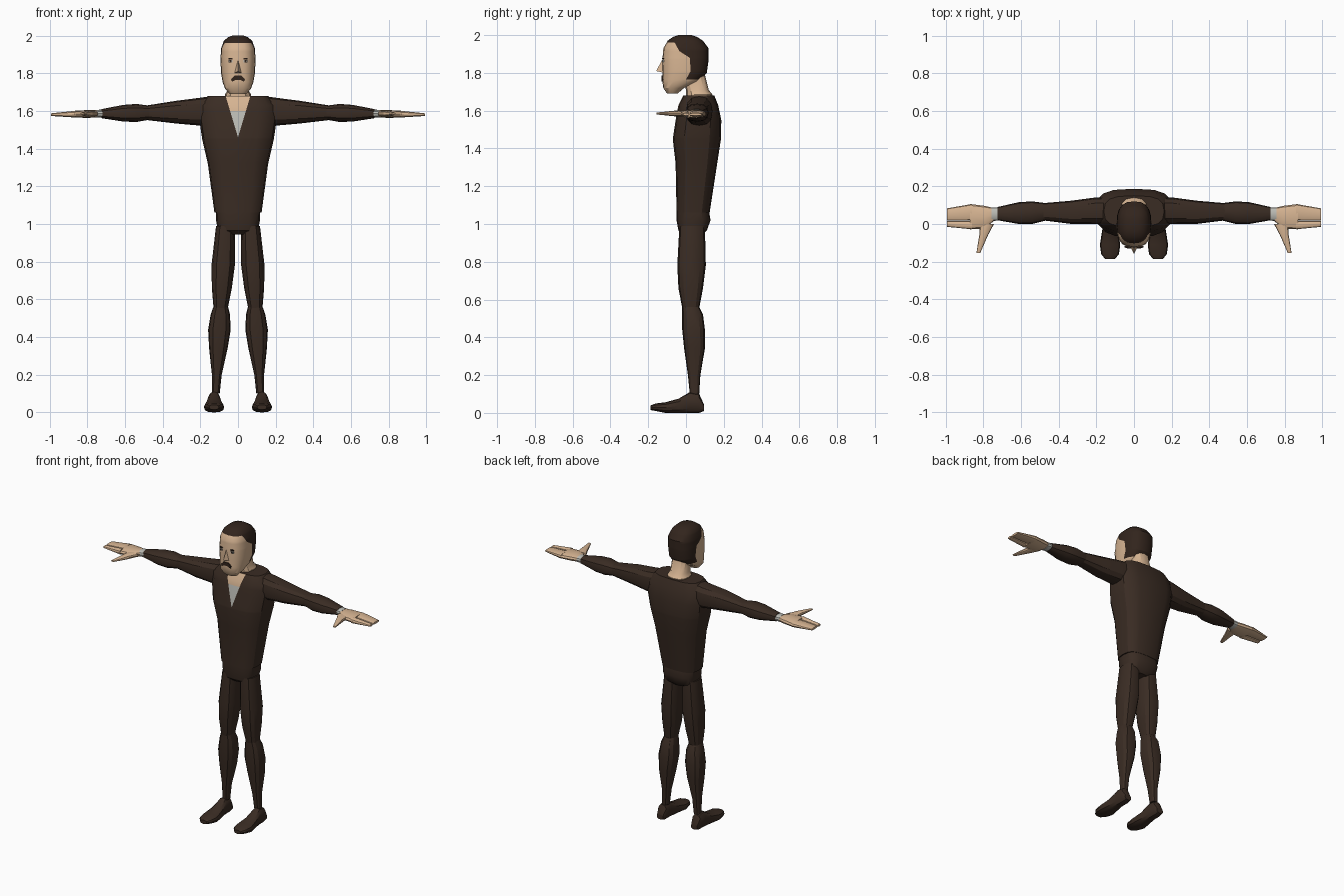
import bpy
import bmesh
from math import cos, sin, pi, copysign
from mathutils import Vector

default_cube = bpy.data.objects.get("Cube")
if default_cube:
    bpy.data.objects.remove(default_cube)

CM = 0.01
parts = []


def make_material(name, colour):
    material = bpy.data.materials.new(name)
    material.use_nodes = True
    material.diffuse_color = (*colour, 1)
    shader = material.node_tree.nodes["Principled BSDF"]
    shader.inputs["Base Color"].default_value = (*colour, 1)
    return material


SUIT = make_material("dark brown suit", (.042, .025, .017))
HAIR = make_material("dark hair", (.032, .018, .012))
SKIN = make_material("skin", (.68, .46, .29))
SHIRT = make_material("shirt grey", (.5, .5, .46))


def finish(name, bm, *materials):
    bmesh.ops.recalc_face_normals(bm, faces=bm.faces[:])
    mesh = bpy.data.meshes.new(name)
    bm.to_mesh(mesh)
    bm.free()
    for material in materials:
        mesh.materials.append(material)
    part = bpy.data.objects.new(name, mesh)
    bpy.context.collection.objects.link(part)
    parts.append(part)


def loft(axis, rows, middle=lambda p: 0, side=1, sides=12, power=2.5):
    """Rows are (position, low, high, half width) in hundredths of a unit."""
    place = {"x": lambda p, w, d: (p * side, d, w),
             "y": lambda p, w, d: (w * side, p, d),
             "z": lambda p, w, d: (w * side, d, p)}[axis]
    bm = bmesh.new()
    loops = []
    for position, low, high, half in rows:
        loop = []
        for i in range(sides):
            turn = 2 * pi * i / sides
            u, v = [copysign(abs(f) ** (2 / power), f) for f in (cos(turn), sin(turn))]
            width = middle(position) + u * half
            depth = (low + high) / 2 + v * (high - low) / 2
            loop.append(bm.verts.new(Vector(place(position, width, depth)) * CM))
        loops.append(loop)
    for lower, upper in zip(loops, loops[1:]):
        for i in range(sides):
            j = (i + 1) % sides
            bm.faces.new((lower[i], lower[j], upper[j], upper[i]))
    bm.faces.new(loops[0])
    bm.faces.new(loops[-1])
    return bm


def pair(name, material, axis, rows, middle):
    """Build a part on the left and mirror it to the right."""
    for side, label in ((1, "left"), (-1, "right")):
        finish(f"{label}_{name}", loft(axis, rows, middle, side), material)


def cut(bm, point, normal, keep=lambda centre: True):
    """Slice the faces whose centre passes the test, leaving the surface whole."""
    faces = [f for f in bm.faces if keep(f.calc_center_median())]
    edges = {e for f in faces for e in f.edges}
    verts = {v for f in faces for v in f.verts}
    bmesh.ops.bisect_plane(bm, geom=list(verts) + list(edges) + faces,
                           plane_co=point, plane_no=Vector(normal).normalized(),
                           dist=1e-5)


# Jacket with an open V neck
V_LOW, V_SLOPE, SHIRT_TOP = 1.46, .3, 1.6


def on_chest(centre):
    return centre.y < .03 and centre.z > V_LOW


jacket = loft("z", [(106, -5, 12.5, 12.5), (132, -5.5, 16.5, 16), (145, -7, 18.5, 19),
                    (155, -5.5, 18.7, 20.5), (163, -4, 17, 20), (168, -1.5, 15, 16)],
              sides=16, power=3)
cut(jacket, (0, 0, V_LOW), (0, 0, 1))
cut(jacket, (0, 0, SHIRT_TOP), (0, 0, 1), on_chest)
for side in (-1, 1):
    cut(jacket, (0, 0, V_LOW), (side, 0, -V_SLOPE), on_chest)
for face in jacket.faces:
    centre = face.calc_center_median()
    if on_chest(centre) and abs(centre.x) < (centre.z - V_LOW) * V_SLOPE:
        face.material_index = 1 if centre.z < SHIRT_TOP else 2
finish("jacket", jacket, SUIT, SHIRT, SKIN)

# Hips and neck
hips = loft("z", [(94.5, -2, 9, 5), (96.5, -4, 11, 10.5), (102, -5, 13, 11.7),
                  (108, -5, 12, 11.8)], sides=16, power=3)
finish("hips", hips, SUIT)
neck = loft("z", [(163, 0, 13, 6), (168.5, 0, 14, 7), (171, 0, 12, 5.6), (179, -2, 10, 5.6)])
finish("neck", neck, SKIN)

# Head, cut along the hairline
head = loft("z", [(169, -10, -4.5, 4.5), (172, -12, -1, 7), (175.5, -12.5, 7, 8.2),
                  (180, -12.5, 11, 9), (187, -12.5, 12, 9.3), (193, -12, 12, 9),
                  (197, -9.7, 9, 7.6), (199, -7, 6, 5.5), (200, -4, 3, 3)],
            sides=20, power=2.6)
hairline = [(0, 1.765), (.025, 1.81), (.02, 1.88), (-.035, 1.915), (-.06, 1.96)]
segments = list(zip(hairline, hairline[1:]))
for y, z in hairline:
    cut(head, (0, 0, z), (0, 0, 1))
for (y0, z0), (y1, z1) in segments:
    cut(head, (0, y0, z0), (0, z1 - z0, y0 - y1), lambda centre: z0 < centre.z < z1)
for face in head.faces:
    centre = face.calc_center_median()
    hairy = centre.z > hairline[-1][1]
    for (y0, z0), (y1, z1) in segments:
        if z0 < centre.z < z1:
            hairy = centre.y > y0 + (y1 - y0) * (centre.z - z0) / (z1 - z0)
    face.material_index = int(hairy)
finish("head", head, SKIN, HAIR)

# Nose
nose = bmesh.new()
for corner in ((-2.2, -11.5, 180), (2.2, -11.5, 180), (0, -15.8, 181), (0, -12, 188)):
    nose.verts.new(Vector(corner) * CM)
bmesh.ops.convex_hull(nose, input=nose.verts[:])
finish("nose", nose, SKIN)


def plate(name, material, outline, front):
    """Thin facial detail from an (x, z) outline."""
    bm = bmesh.new()
    face = bm.faces.new([bm.verts.new(Vector((x, front, z)) * CM) for x, z in outline])
    made = bmesh.ops.extrude_face_region(bm, geom=[face])["geom"]
    bmesh.ops.translate(bm, vec=(0, .9 * CM, 0),
                        verts=[g for g in made if isinstance(g, bmesh.types.BMVert)])
    finish(name, bm, material)


def box(x, z, w, h):
    return [(x - w, z - h), (x + w, z - h), (x + w, z + h), (x - w, z + h)]


# Moustache, brows and eyes
half = [(1.5, 176.4), (3.2, 175.4), (3.6, 176.8), (1.8, 178.7)]
plate("moustache", HAIR, half + [(-x, z) for x, z in reversed(half)], -12.9)
for x, label in ((4, "left"), (-4, "right")):
    plate(label + "_brow", HAIR, box(x, 187.7, 1.1, .3), -12.6)
    plate(label + "_eye", SHIRT, box(x, 186.3, 1, .6), -12.5)
    plate(label + "_pupil", HAIR, box(x, 186.3, .5, .6), -12.65)


# Centre lines of the limbs
def arm_line(x):
    return 160 - .02 * x


def leg_line(z):
    return 12.4 - .058 * z


def thumb_line(y):
    return 78 - .3 * y


def shoe_line(y):
    return 12.7


# Arms and hands
pair("upper_arm", SUIT, "x", [(15, 0, 14, 8), (21, 0, 14, 7.3), (33, 0, 12.4, 6),
                              (49, 2, 11, 3.8)], arm_line)
pair("forearm", SUIT, "x", [(46, 2, 11, 3.6), (54, 0, 12, 4.8), (61, 0, 11.6, 4.4),
                            (72.5, 2, 9, 2.4)], arm_line)
pair("cuff", SHIRT, "x", [(71, 2, 8.8, 2.1), (75.5, 1.5, 8.8, 2.1)], arm_line)
pair("palm", SKIN, "x", [(74, 2, 8.4, 1.8), (79, -2.5, 9.6, 2.1),
                         (87, -2.8, 10.6, 1.8)], arm_line)
pair("fingers", SKIN, "x", [(86, 1.8, 10.6, 1.8), (99.3, 1.8, 8.3, .7)], arm_line)
pair("index_finger", SKIN, "x", [(86, -2.8, 1.5, 1.8), (99.3, -1.5, 1.5, .7)], arm_line)
pair("thumb", SKIN, "y", [(0, 157, 160, 3.7), (-6, 157, 160, 2.3),
                          (-15.5, 158, 159, 1)], thumb_line)

# Legs and shoes
pair("thigh", SUIT, "z", [(99, -3.5, 10, 5), (78, -4.6, 10.5, 6.2),
                          (66, -4, 9, 5.3), (55.5, -2, 7, 3.8)], leg_line)
pair("shin", SUIT, "z", [(57, -2, 6.5, 3.6), (52, -2, 9, 5.1), (44, -2, 10, 6),
                         (34, -1, 10, 4.9), (20, 1, 7.6, 2.6), (10, 2, 7, 2.1)], leg_line)
pair("shoe", SUIT, "y", [(9.5, 1, 4.5, 2.4), (7, 0, 10, 3.2), (2, 0, 11, 3.3),
                         (-4, 0, 7.5, 4.3), (-11, 0, 5.6, 5.4), (-16, 1, 5, 4.7),
                         (-18.7, 1.5, 4, 2.5)], shoe_line)

# Smooth shading with sharp edges kept
bpy.ops.object.select_all(action="DESELECT")
for part in parts:
    part.select_set(True)
bpy.context.view_layer.objects.active = parts[0]
bpy.ops.object.shade_smooth_by_angle(angle=pi / 6)
